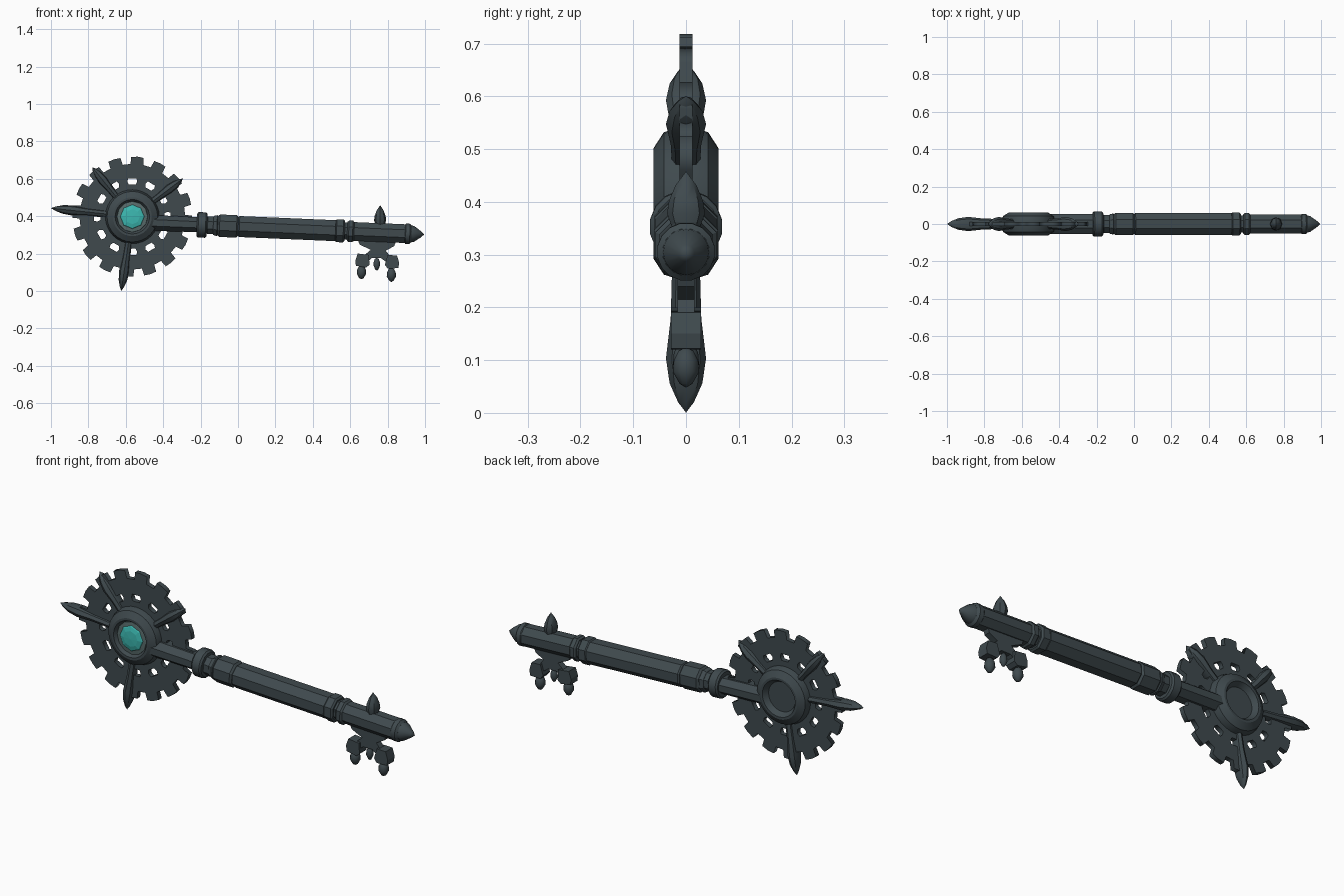
import bpy, bmesh
from math import sin, cos, pi, radians
from mathutils import Matrix, Vector

old = bpy.data.objects.get("Cube")
if old:
    bpy.data.objects.remove(old, do_unlink=True)


def material(name, rgb, rough=0.6):
    m = bpy.data.materials.new(name)
    m.use_nodes = True
    m.diffuse_color = (*rgb, 1)
    bsdf = m.node_tree.nodes["Principled BSDF"]
    bsdf.inputs["Base Color"].default_value = (*rgb, 1)
    bsdf.inputs["Roughness"].default_value = rough
    return m


IRON = material("dark slate iron", (0.05, 0.068, 0.076))
GEM = material("turquoise gem", (0.045, 0.48, 0.44))
RIM = material("grey gem rim", (0.10, 0.15, 0.15))

HUB = Vector((-0.565, 0, 0.397))
# shaft frame: local x runs along the slightly drooping shaft
SHAFT = Matrix.Translation((-0.565, 0, 0.369)) @ Matrix.Rotation(radians(2.46), 4, 'Y')


def finish(name, bm, mat, smooth=None):
    bmesh.ops.remove_doubles(bm, verts=bm.verts, dist=1e-5)
    bmesh.ops.recalc_face_normals(bm, faces=bm.faces)
    me = bpy.data.meshes.new(name)
    bm.to_mesh(me)
    bm.free()
    me.materials.append(mat)
    ob = bpy.data.objects.new(name, me)
    bpy.context.collection.objects.link(ob)
    if smooth:
        bpy.ops.object.select_all(action='DESELECT')
        ob.select_set(True)
        bpy.context.view_layer.objects.active = ob
        bpy.ops.object.shade_smooth_by_angle(angle=radians(smooth))
    return ob


def lathe(name, profile, matrix, sides=8, scale=(1, 1), phase=0.0, mat=IRON, smooth=None):
    """Turn (distance, radius) points about the local x axis."""
    bm = bmesh.new()
    rings = []
    for d, r in profile:
        rings.append([bm.verts.new(matrix @ Vector((
            d, r * scale[0] * cos(phase + 2 * pi * i / sides),
            r * scale[1] * sin(phase + 2 * pi * i / sides)))) for i in range(sides)])
    for a, b in zip(rings, rings[1:]):
        for i in range(sides):
            j = (i + 1) % sides
            bm.faces.new((a[i], a[j], b[j], b[i]))
    return finish(name, bm, mat, smooth)


def bar(name, x0, x1, r0, r1=None, bevel=0.008, sides=8, scale=(1, 1), smooth=None):
    """Bevelled faceted rod between two x positions along the shaft."""
    r1 = r1 or r0
    k = 1 / cos(pi / sides)
    a, b = x0 - HUB.x, x1 - HUB.x
    prof = [(a, 0), (a, (r0 - bevel) * k), (a + bevel, r0 * k),
            (b - bevel, r1 * k), (b, (r1 - bevel) * k), (b, 0)]
    return lathe(name, prof, SHAFT, sides, scale, pi / sides, smooth=smooth)


# toothed wheel with window holes, as a filled outline
def polar(r, a):
    return (r * cos(a), r * sin(a), 0)


TEETH, HOLES = 16, 12
tilt = radians(-5)
outline = []
for i in range(TEETH):
    a = tilt + 2 * pi * i / TEETH
    outline += [polar(r, a + radians(o)) for r, o in
                ((0.282, -7), (0.32, -6), (0.322, 0), (0.32, 6), (0.282, 7))]
loops = [outline]
for i in range(HOLES):
    a = 2 * pi * i / HOLES
    loops.append([polar(r, a + radians(o)) for r, o in
                  ((0.172, -6), (0.19, -8), (0.206, -6), (0.206, 6), (0.19, 8), (0.172, 6))])
curve = bpy.data.curves.new("toothed_wheel", 'CURVE')
curve.dimensions = '2D'
curve.fill_mode = 'BOTH'
curve.extrude = 0.012
for loop in loops:
    sp = curve.splines.new('POLY')
    sp.points.add(len(loop) - 1)
    for p, co in zip(sp.points, loop):
        p.co = (*co, 1)
    sp.use_cyclic_u = True
curve.materials.append(IRON)
wheel = bpy.data.objects.new("toothed_wheel", curve)
wheel.matrix_world = Matrix.Translation(HUB) @ Matrix.Rotation(pi / 2, 4, 'X')
bpy.context.collection.objects.link(wheel)
bpy.ops.object.select_all(action='DESELECT')
wheel.select_set(True)
bpy.context.view_layer.objects.active = wheel
bpy.ops.object.convert(target='MESH')

# hub with a dish on both faces
FACING = Matrix.Translation(HUB) @ Matrix.Rotation(-pi / 2, 4, 'Z')
half = [(0.036, 0), (0.036, 0.075), (0.062, 0.092), (0.062, 0.104), (0.042, 0.135), (0.01, 0.145)]
lathe("hub", half + [(-d, r) for d, r in reversed(half)], FACING, 32, smooth=25)

# gem in the front dish: grey rim and faceted bright centre
lathe("gem_rim", [(0.03, 0.088), (0.047, 0.082), (0.05, 0.055)], FACING, 12, mat=RIM)
lathe("gem", [(0.046, 0.068), (0.053, 0.06), (0.058, 0.04), (0.06, 0)], FACING, 8, mat=GEM)

# spikes radiating from the hub
for name, angle, length in (("left_spike", 174, 0.437), ("upper_spike", 129, 0.34),
                            ("inner_spike", 37, 0.338), ("lower_spike", 261.5, 0.401)):
    m = Matrix.Translation(HUB) @ Matrix.Rotation(-radians(angle), 4, 'Y')
    prof = [(0.11, 0), (0.11, 0.026), (length * 0.55, 0.029), (length * 0.74, 0.038),
            (length * 0.86, 0.031), (length * 0.95, 0.015), (length, 0)]
    lathe(name, prof, m, 8, (1, 0.72), smooth=40)

# shaft, collars and tip
bar("neck", -0.47, -0.20, 0.042, 0.040, scale=(1.3, 1))
bar("large_collar", -0.22, -0.165, 0.068, sides=16, smooth=25)
bar("neck_groove", -0.17, -0.10, 0.047)
bar("flared_ring", -0.132, -0.108, 0.052, 0.056, 0.004)
bar("grip_collar", -0.11, 0.005, 0.060, bevel=0.012)
bar("main_shaft", 0.0, 0.53, 0.056, scale=(1.04, 1))
bar("shaft_collar", 0.52, 0.572, 0.061)
bar("collar_groove", 0.56, 0.60, 0.046)
bar("bit_collar", 0.585, 0.622, 0.058)
bar("bit_shaft", 0.61, 0.905, 0.050)
bar("tip_ring", 0.888, 0.93, 0.054, bevel=0.01, sides=16, smooth=25)
tip = 0.93 - HUB.x
lathe("tip_cone", [(tip - 0.01, 0), (tip - 0.01, 0.046), (tip + 0.012, 0.043),
                   (tip + 0.05, 0.016), (tip + 0.067, 0)], SHAFT, 16, smooth=35)

# thorn on top of the bit
UP = Matrix.Rotation(-pi / 2, 4, 'Y')
lathe("bit_thorn", [(0, 0.02), (0.045, 0.036), (0.07, 0.032), (0.098, 0.02), (0.125, 0)],
      Matrix.Translation((0.76, 0, 0.333)) @ UP, 8, (1, 0.9), smooth=40)


def plate(name, points, depth):
    """Extrude an x-z outline symmetrically in y."""
    bm = bmesh.new()
    face = bm.faces.new([bm.verts.new((x, -depth, z)) for x, z in points])
    ext = bmesh.ops.extrude_face_region(bm, geom=[face])
    verts = [v for v in ext["geom"] if isinstance(v, bmesh.types.BMVert)]
    bmesh.ops.translate(bm, verts=verts, vec=(0, 2 * depth, 0))
    return finish(name, bm, IRON)


# key bit: web, two blocks, drops and a middle prong
plate("bit_web", [(0.64, 0.275), (0.845, 0.265), (0.835, 0.24), (0.79, 0.215), (0.81, 0.19),
                  (0.80, 0.15), (0.765, 0.175), (0.715, 0.175), (0.69, 0.155), (0.68, 0.195),
                  (0.71, 0.22), (0.65, 0.248)], 0.016)
plate("left_block", [(0.64, 0.20), (0.70, 0.193), (0.703, 0.14), (0.685, 0.125),
                     (0.63, 0.135), (0.628, 0.165)], 0.028)
plate("right_block", [(0.80, 0.192), (0.85, 0.19), (0.862, 0.15), (0.857, 0.122),
                      (0.80, 0.12), (0.785, 0.14)], 0.028)
drop = [(-0.04, 0), (-0.033, 0.012), (-0.01, 0.025), (0.012, 0.023), (0.03, 0.014), (0.036, 0)]
for name, x, z, s in (("left_drop", 0.66, 0.102, 1), ("right_drop", 0.82, 0.088, 1),
                      ("middle_prong", 0.742, 0.145, 0.7)):
    lathe(name, [(d * s * (1.3 if s < 1 else 1), r * s) for d, r in drop],
          Matrix.Translation((x, 0, z)) @ UP, 12, smooth=50)
